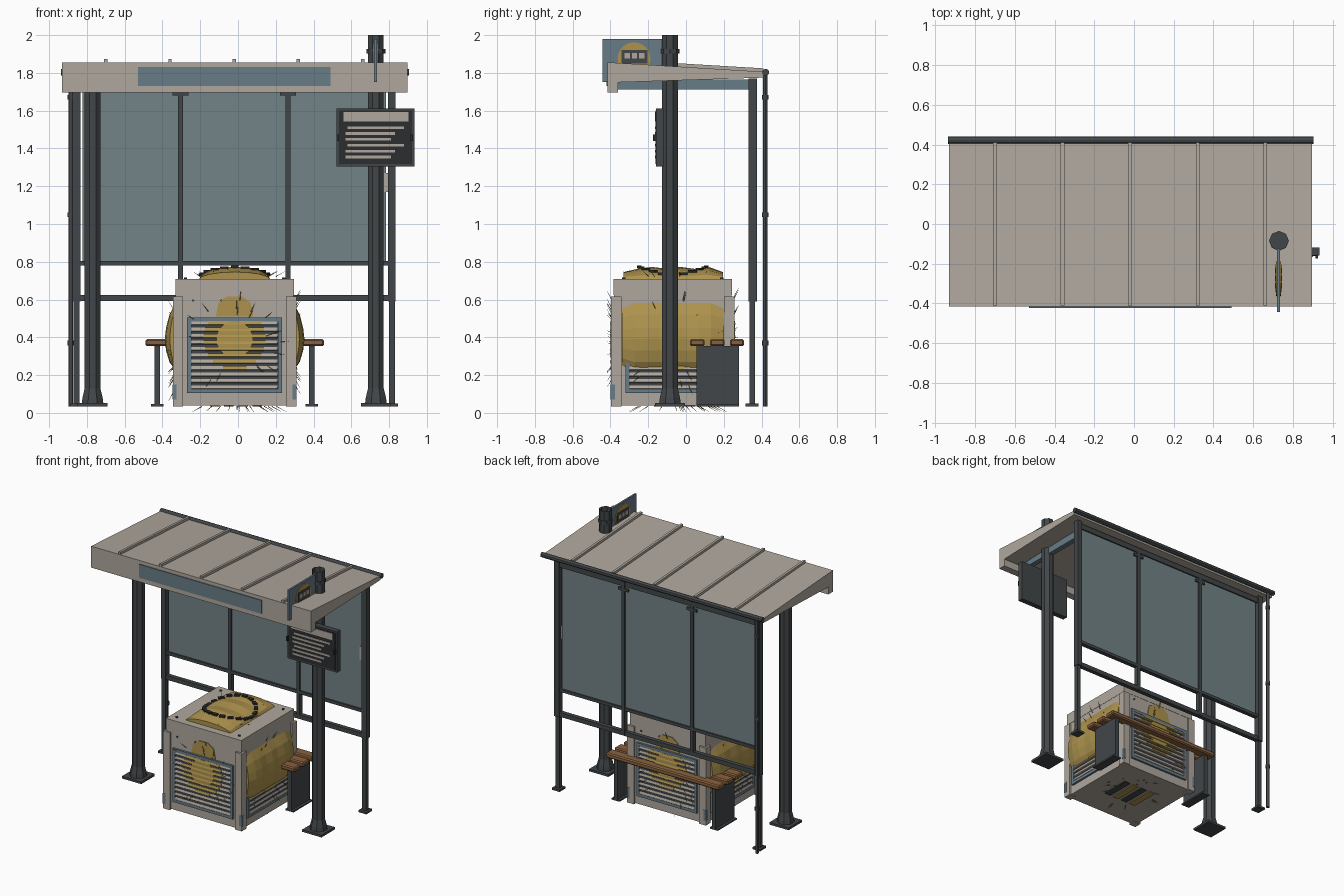
import bpy, bmesh, math, random
from mathutils import Matrix, Vector

random.seed(4)
if "Cube" in bpy.data.objects:
    bpy.data.objects.remove(bpy.data.objects["Cube"])


def material(name, r, g, b):
    m = bpy.data.materials.new(name)
    m.use_nodes = True
    m.diffuse_color = (r, g, b, 1)
    m.node_tree.nodes["Principled BSDF"].inputs["Base Color"].default_value = (r, g, b, 1)
    return m


LIGHT = material("warm grey", .43, .39, .34)
GLASS = material("blue grey glass", .17, .225, .245)
BLUE = material("slate blue", .14, .2, .24)
DARK = material("charcoal", .055, .062, .066)
BLACK = material("near black", .025, .027, .028)
GOLD = material("straw gold", .42, .29, .075)
WOOD = material("brown wood", .25, .12, .05)
I = Matrix.Identity(4)


def finish(name, bm, mat, smooth=False):
    bmesh.ops.recalc_face_normals(bm, faces=bm.faces)
    me = bpy.data.meshes.new(name)
    bm.to_mesh(me)
    bm.free()
    me.materials.append(mat)
    ob = bpy.data.objects.new(name, me)
    bpy.context.collection.objects.link(ob)
    if smooth:
        bpy.ops.object.select_all(action='DESELECT')
        ob.select_set(True)
        bpy.context.view_layer.objects.active = ob
        bpy.ops.object.shade_smooth_by_angle()
    return ob


def box(name, mat, x, y, z, m=I, tilt=0):
    """Box from three (low, high) ranges, optionally tilted about x."""
    bm = bmesh.new()
    mid = Vector([(a + b) / 2 for a, b in (x, y, z)])
    size = [b - a for a, b in (x, y, z)] + [1]
    mat4 = m @ Matrix.Translation(mid) @ Matrix.Rotation(tilt, 4, 'X') @ Matrix.Diagonal(size)
    bmesh.ops.create_cube(bm, size=1, matrix=mat4)
    return finish(name, bm, mat)


def rod(name, mat, a, b, r, sides=12, r2=None, m=I):
    a, b = Vector(a), Vector(b)
    bm = bmesh.new()
    turn = (b - a).to_track_quat('Z', 'Y').to_matrix().to_4x4()
    bmesh.ops.create_cone(bm, cap_ends=True, segments=sides, radius1=r, radius2=r if r2 is None else r2,
                          depth=(b - a).length, matrix=m @ Matrix.Translation((a + b) / 2) @ turn)
    return finish(name, bm, mat, True)


def loft(name, mat, sections, m=I, closed=True, caps=True):
    bm = bmesh.new()
    rows = [[bm.verts.new(m @ Vector(p)) for p in s] for s in sections]
    n = len(rows[0])
    for a, b in zip(rows, rows[1:]):
        for i in range(n if closed else n - 1):
            j = (i + 1) % n
            bm.faces.new((a[i], a[j], b[j], b[i]))
    if caps:
        bm.faces.new(rows[0])
        bm.faces.new(rows[-1])
    return finish(name, bm, mat)


# Roof: sloped slab with a deep front fascia
roof = [(-.415, 1.695), (-.36, 1.695), (-.36, 1.75), (.41, 1.775), (.41, 1.806), (-.415, 1.856)]
loft("roof", LIGHT, [[(x, y, z) for y, z in roof] for x in (-.932, .897)])
for x in (-.7, -.36, -.02, .32, .66):
    loft("roof_rib", LIGHT, [[(x - .009, y, z), (x + .009, y, z), (x + .009, y, z + .02), (x - .009, y, z + .02)]
                             for y, z in ((-.41, 1.853), (.41, 1.804))])
box("fascia_panel", BLUE, (-.53, .49), (-.422, -.41), (1.73, 1.83))
for x in (-.77, .73):
    box("roof_beam", BLUE, (x - .02, x + .02), (-.36, .34), (1.712, 1.765))
rod("gutter", DARK, (-.937, .422, 1.803), (.905, .422, 1.803), .018)

# Downpipe with clips
rod("downpipe", DARK, (-.885, .42, .035), (-.885, .42, 1.8), .012)
for z in (.37, 1.05, 1.67):
    rod("pipe_clip", DARK, (-.885, .42, z - .012), (-.885, .42, z + .012), .017)

# Front posts: open octagonal tubes with flared feet
for x, top in ((-.77, 1.76), (.73, 2.0)):
    rings = []
    for z, r in ((.05, .062), (.08, .058), (.13, .045), (top, .045)):
        rings.append([(x + r * math.cos((k + .5) * math.pi / 4), -.085 + r * math.sin((k + .5) * math.pi / 4), z)
                      for k in range(8)])
    loft("front_post", DARK, rings, caps=False)
    box("post_base", DARK, (x - .08, x + .08), (-.165, -.005), (.035, .052))

# Rear screen
for x in (-.855, .815):
    box("rear_leg", DARK, (x - .016, x + .016), (.335, .365), (.035, .6))
    box("rear_post", DARK, (x - .02, x + .02), (.332, .376), (.59, 1.77))
    box("rear_foot", DARK, (x - .032, x + .032), (.315, .385), (.035, .05))
for x in (-.305, .265):
    box("mullion", DARK, (x - .013, x + .013), (.335, .37), (.6, 1.75))
    box("mullion_cap", DARK, (x - .042, x + .042), (.335, .37), (1.68, 1.7))
for z0, z1 in ((.592, .624), (.78, .803), (1.715, 1.755)):
    box("rear_rail", DARK, (-.85, .81), (.336, .368), (z0, z1))
edges = (-.835, -.305, .265, .795)
for a, b in zip(edges, edges[1:]):
    box("glass_pane", GLASS, (a + .012, b - .012), (.348, .358), (.8, 1.72))
box("glass_notice", LIGHT, (.772, .797), (.343, .348), (1.17, 1.27))

# Flag sign on the tall post
box("flag_sign", BLUE, (.721, .735), (-.443, -.12), (1.752, 1.98))
for z in (1.915, 1.79):
    rod("sign_clamp", DARK, (.73, -.085, z - .012), (.73, -.085, z + .012), .05, 8)
rod("flag_disc", GOLD, (.716, -.275, 1.875), (.74, -.275, 1.875), .087, 24)
box("flag_emblem", DARK, (.713, .743), (-.342, -.205), (1.85, 1.922))
for k in range(3):
    y = -.325 + k * .038
    box("emblem_window", LIGHT, (.711, .745), (y, y + .028), (1.875, 1.905))

# Information board
box("info_board", DARK, (.522, .935), (-.158, -.118), (1.305, 1.612))
box("board_face", BLACK, (.535, .922), (-.161, -.157), (1.318, 1.6))
box("board_header", LIGHT, (.558, .902), (-.165, -.16), (1.542, 1.592))
for k, (a, b) in enumerate(((.58, .88), (.57, .83), (.57, .81), (.58, .88), (.57, .83), (.57, .81))):
    z = 1.51 - k * .031
    box("board_line", LIGHT, (a, b), (-.165, -.16), (z - .007, z + .007))
for x in (.528, .92):
    box("board_latch", BLACK, (x - .006, x + .006), (-.175, -.157), (1.44, 1.475))

# Bench running behind the cabinet
for y in (.06, .165, .27):
    slat = box("bench_slat", WOOD, (-.49, .455), (y - .038, y + .038), (.353, .39))
    bevel = slat.modifiers.new("bevel", 'BEVEL')
    bevel.width = .008
for x in (-.428, .39):
    box("bench_support", DARK, (x - .015, x + .015), (.055, .28), (.045, .355))
    box("bench_foot", DARK, (x - .033, x + .033), (.055, .28), (.035, .046))

# Cabinet body and lid
C = Matrix.Translation((-.018, -.07, 0))
box("cabinet_body", LIGHT, (-.312, .312), (-.312, .312), (.04, .625), C)
box("cabinet_lid", LIGHT, (-.314, .314), (-.314, .314), (.625, .71), C)
box("lid_seam", DARK, (-.305, .305), (-.305, .305), (.618, .63), C)

# Bulge profile: outward distance and height
side_bulge = [(.31, .22), (.345, .27), (.363, .33), (.37, .39), (.363, .45), (.345, .52), (.31, .585)]
for side in range(4):
    M = C @ Matrix.Rotation(side * math.pi / 2, 4, 'Z')
    box("corner_post", LIGHT, (.272, .327), (-.327, -.272), (.035, .617), M)
    box("corner_guard", BLUE, (.307, .329), (-.329, -.307), (.07, .15), M)
    box("louvre_back", DARK, (-.24, .24), (-.318, -.308), (.115, .495), M)
    for s in (-1, 1):
        box("louvre_frame_side", BLUE, (s * .24 - .011, s * .24 + .011), (-.327, -.308), (.105, .505), M)
        z = .305 + s * .19
        box("louvre_frame_rail", BLUE, (-.251, .251), (-.327, -.308), (z - .011, z + .011), M)
    for k in range(11):
        z = .135 + k * .034
        box("louvre_slat", LIGHT, (-.228, .228), (-.326, -.312), (z - .009, z + .009), M, -.3)
        half = .165 ** 2 - (z - .39) ** 2
        if half > 0:
            half = math.sqrt(half)
            box("gold_slat", GOLD, (-half, half), (-.331, -.32), (z - .009, z + .009), M, -.3)
    if side % 2 == 0:
        rod("gold_disc", GOLD, (0, -.322, .39), (0, -.33, .39), .097, 24, m=M)
        loft("gold_crest", GOLD, [[(-.1, y, .51), (.1, y, .51), (.085, y, .585), (.04, y, .617),
                                   (-.04, y, .617), (-.085, y, .585)] for y in (-.31, -.318)], M)
        for x in (-.22, -.07):
            rod("panel_bolt", DARK, (x, -.31, .595), (x, -.318, .595), .007, 8, m=M)
    else:
        rows = []
        for k in range(9):
            u = -.27 + k * .0675
            f = .55 if k in (0, 8) else (1, .9)[k % 2]
            rows.append([(u, -.31 - (d - .31) * f, .4 + (z - .4) * (.85 if k in (0, 8) else 1))
                         for d, z in side_bulge])
        loft("straw_bulge", GOLD, rows, M)

# Straw mound and ring on the lid
rows = []
for k in range(8):
    f = .6 if k in (0, 7) else (1, .85)[k % 2]
    rows.append([(.19 * math.cos(a), -.26 + k * .075, .705 + .068 * f * math.sin(a))
                 for a in [j * math.pi / 8 for j in range(9)]])
loft("straw_mound", GOLD, rows, C)
for k in range(20):
    a = k * math.tau / 20
    R = C @ Matrix.Rotation(a, 4, 'Z')
    height = .712 + .066 * math.sqrt(max(0, 1 - (math.cos(a) * .93) ** 2))
    box("lid_ring_mark", BLACK, (.165, .19), (-.02, .02), (height - .012, height + .001), R)
for x in (-.26, .26):
    for y in (-.26, .26):
        rod("lid_bolt", DARK, (x, y, .708), (x, y, .718), .009, 8, m=C)

# Straw patches on the underside
for k in range(4):
    x = -.13 + k * .075
    box("underside_patch", (GOLD, DARK)[k % 2], (x, x + .05), (-.1, .12), (.034, .041), C)

# Loose straws bristling from every face of the cabinet
bm = bmesh.new()
for k in range(110):
    side = k % 6
    a = random.uniform(0, math.tau)
    r = random.uniform(.15, .25)
    base = Vector((r * math.cos(a), r * math.sin(a), .3))
    lean = Vector((math.cos(a), math.sin(a), .55)).normalized()
    if side == 4:
        turn = Matrix.Translation((0, 0, .42))
    elif side == 5:
        turn = Matrix.Translation((0, 0, .335)) @ Matrix.Rotation(math.pi, 4, 'X')
    else:
        turn = (Matrix.Translation((0, 0, .36)) @ Matrix.Rotation(side * math.pi / 2, 4, 'Z')
                @ Matrix.Translation((0, -.02, 0)) @ Matrix.Rotation(math.pi / 2, 4, 'X'))
    length = .06
    place = C @ turn @ Matrix.Translation(base + lean * length / 2) @ lean.to_track_quat('Z', 'Y').to_matrix().to_4x4()
    bmesh.ops.create_cone(bm, cap_ends=True, segments=3, radius1=.0025, radius2=.0005, depth=length, matrix=place)
finish("loose_straws", bm, GOLD)
